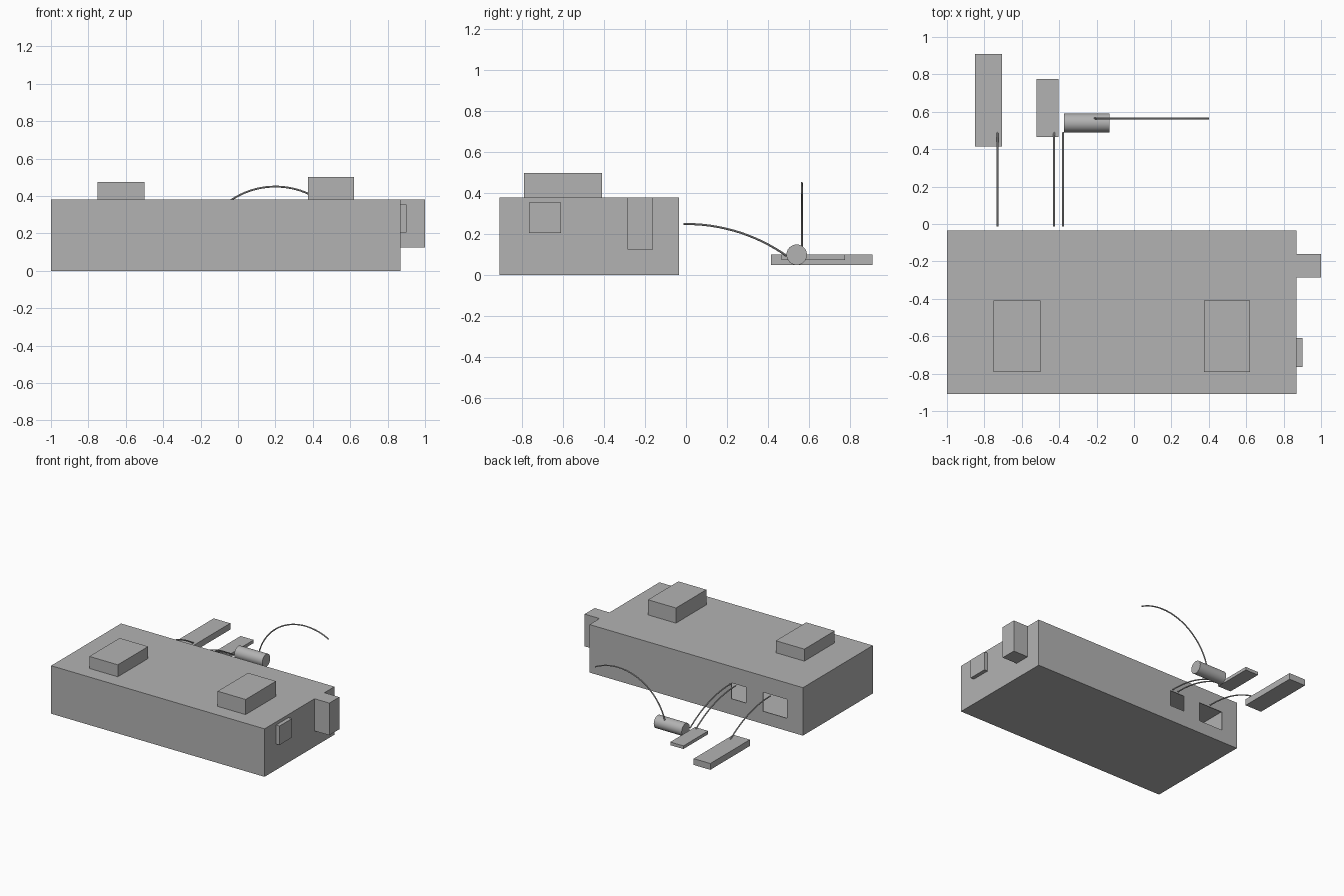
import bpy
import bmesh
import math
from mathutils import Matrix, Vector

cube = bpy.data.objects.get("Cube")
if cube:
    bpy.data.objects.remove(cube, do_unlink=True)

# One plain grey for everything
grey = bpy.data.materials.new("plain_grey")
grey.use_nodes = True
GREY = (0.45, 0.45, 0.45, 1)
grey.diffuse_color = GREY
grey.node_tree.nodes["Principled BSDF"].inputs["Base Color"].default_value = GREY


def add_object(name, bm):
    bmesh.ops.recalc_face_normals(bm, faces=bm.faces)
    mesh = bpy.data.meshes.new(name)
    bm.to_mesh(mesh)
    bm.free()
    mesh.materials.append(grey)
    obj = bpy.data.objects.new(name, mesh)
    bpy.context.collection.objects.link(obj)
    return obj


def box(name, x, y, z):
    """Box from three (low, high) ranges."""
    bm = bmesh.new()
    bmesh.ops.create_cube(bm, size=1)
    for v in bm.verts:
        v.co = Vector(r[0] if c < 0 else r[1] for c, r in zip(v.co, (x, y, z)))
    return add_object(name, bm)


def smooth(obj):
    bpy.ops.object.select_all(action='DESELECT')
    obj.select_set(True)
    bpy.context.view_layer.objects.active = obj
    bpy.ops.object.shade_smooth_by_angle(angle=math.radians(40))


def arc_wire(name, centre, along, radius, start, end, thick=0.005, steps=32, sides=8):
    """Round wire along a circular arc; start and end are offsets on the 'along' axis."""
    side = along.cross(Vector((0, 0, 1)))
    a0, a1 = math.asin(start / radius), math.asin(end / radius)
    bm = bmesh.new()
    rings = []
    for i in range(steps + 1):
        a = a0 + (a1 - a0) * i / steps
        out = along * math.sin(a) + Vector((0, 0, math.cos(a)))
        rings.append([bm.verts.new(centre + out * (radius + thick * math.cos(t))
                                   + side * thick * math.sin(t))
                      for t in (math.tau * k / sides for k in range(sides))])
    for r, s in zip(rings, rings[1:]):
        for k in range(sides):
            n = (k + 1) % sides
            bm.faces.new((r[k], r[n], s[n], s[k]))
    bm.faces.new(rings[0])
    bm.faces.new(rings[-1])
    smooth(add_object(name, bm))


# Hollow body with two openings in the back wall
body_x, body_y, body_z = (-1, 0.87), (-0.91, -0.035), (0, 0.38)
openings = (((-0.86, -0.65), (0.1, 0.25)), ((-0.5, -0.375), (0.125, 0.25)))
body = box("body", body_x, body_y, body_z)
bm = bmesh.new()
bm.from_mesh(body.data)
for axis, index in ((Vector((1, 0, 0)), 0), (Vector((0, 0, 1)), 1)):
    for value in sorted({v for o in openings for v in o[index]}):
        back = [f for f in bm.faces if f.normal.y > 0.9]
        parts = back + list({e for f in back for e in f.edges})
        bmesh.ops.bisect_plane(bm, geom=parts, plane_co=axis * value, plane_no=axis)


def in_opening(f):
    c = f.calc_center_median()
    return f.normal.y > 0.9 and any(
        ox[0] < c.x < ox[1] and oz[0] < c.z < oz[1] for ox, oz in openings)


bm.normal_update()
bmesh.ops.delete(bm, geom=[f for f in bm.faces if in_opening(f)], context='FACES')
bm.to_mesh(body.data)
bm.free()
shell = body.modifiers.new("wall", 'SOLIDIFY')
shell.thickness = 0.006
shell.offset = -1

# Blocks on the top and on the end
box("top_block_right", (-0.75, -0.5), (-0.79, -0.41), (0.38, 0.475))
box("top_block_left", (0.375, 0.62), (-0.79, -0.41), (0.38, 0.5))
box("end_tab", (0.87, 1), (-0.285, -0.16), (0.125, 0.38))
box("end_button", (0.87, 0.9), (-0.765, -0.61), (0.205, 0.355))

# Loose parts behind the body
box("large_plate", (-0.85, -0.705), (0.415, 0.91), (0.05, 0.1))
box("small_plate", (-0.52, -0.405), (0.465, 0.775), (0.075, 0.1))
bm = bmesh.new()
bmesh.ops.create_cone(bm, cap_ends=True, segments=48, radius1=0.05, radius2=0.05, depth=0.245,
                      matrix=Matrix.Translation((-0.253, 0.54, 0.1))
                      @ Matrix.Rotation(math.pi / 2, 4, 'Y'))
smooth(add_object("cylinder", bm))

# Wires from the body to the loose parts, and the free wire on the cylinder
for name, x in (("large_plate_wire", -0.73), ("small_plate_wire", -0.427),
                ("cylinder_wire", -0.379)):
    arc_wire(name, Vector((x, 0, -0.602)), Vector((0, 1, 0)), 0.852, -0.013, 0.49)
arc_wire("free_wire", Vector((0.2, 0.565, 0.024)), Vector((1, 0, 0)), 0.426, -0.41, 0.2)
